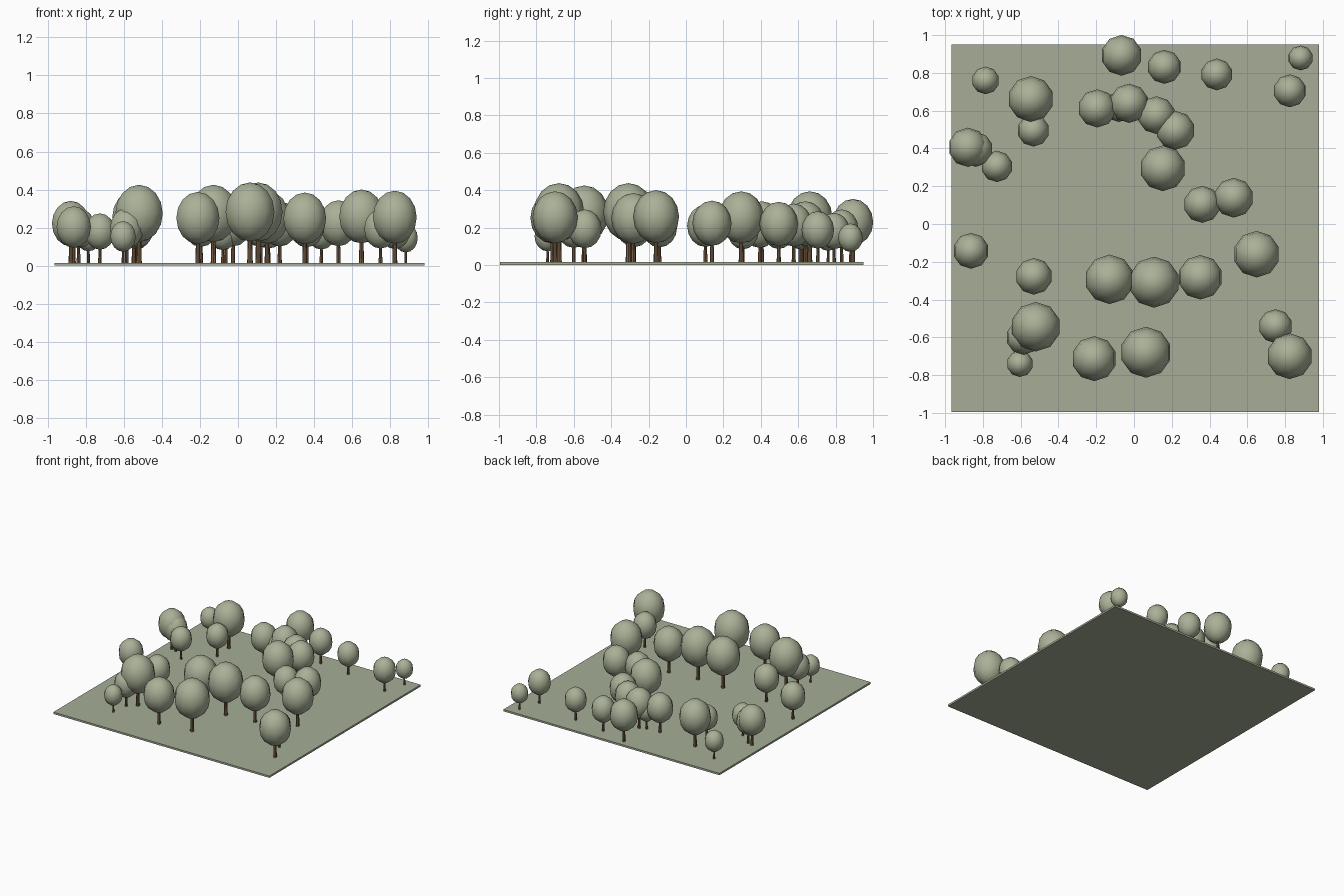
import bpy
import math

GROUND_TOP = 0.015


def material(name, rgb):
    m = bpy.data.materials.new(name)
    m.diffuse_color = (*rgb, 1)
    return m


leaf = material("leaf_green", (0.40, 0.44, 0.31))
grass = material("grass_green", (0.38, 0.42, 0.305))
bark = material("bark_brown", (0.19, 0.115, 0.06))


def finish(name, mat):
    ob = bpy.context.object
    ob.name = name
    ob.data.materials.append(mat)
    return ob


# Ground slab
bpy.ops.mesh.primitive_cube_add(size=1, location=(0.007, -0.023, GROUND_TOP / 2))
ground = finish("ground", grass)
ground.scale = (1.944, 1.944, GROUND_TOP)


# One tree: tapered trunk and slightly tall low-poly crown, all scaled by crown radius
def tree(i, x, y, r):
    height = 1.15 * r
    bpy.ops.mesh.primitive_cone_add(vertices=8, radius1=0.11 * r, radius2=0.08 * r, depth=height,
                                    location=(x, y, GROUND_TOP + height / 2))
    finish(f"trunk_{i}", bark)
    bpy.ops.mesh.primitive_uv_sphere_add(segments=10, ring_count=8, radius=r,
                                         location=(x, y, GROUND_TOP + 1.98 * r))
    crown = finish(f"crown_{i}", leaf)
    crown.scale.z = 1.15
    bpy.ops.object.shade_smooth()


# Tree positions and crown radii
trees = [
    (-0.786, 0.76, 0.073), (-0.546, 0.662, 0.121), (-0.533, 0.495, 0.085),
    (-0.879, 0.406, 0.104), (-0.838, 0.395, 0.092), (-0.726, 0.305, 0.083),
    (-0.066, 0.893, 0.108), (0.161, 0.832, 0.09), (0.438, 0.792, 0.084),
    (0.882, 0.879, 0.066), (0.825, 0.705, 0.087), (-0.195, 0.612, 0.101),
    (-0.026, 0.639, 0.104), (-0.08, 0.62, 0.08), (0.119, 0.576, 0.1),
    (0.219, 0.496, 0.103), (0.153, 0.295, 0.121), (0.361, 0.104, 0.098),
    (0.528, 0.139, 0.105), (-0.863, -0.142, 0.095), (-0.53, -0.277, 0.097),
    (-0.129, -0.293, 0.131), (0.106, -0.308, 0.135), (0.351, -0.282, 0.118),
    (0.649, -0.16, 0.123), (0.749, -0.541, 0.09), (0.824, -0.70, 0.121),
    (-0.52, -0.544, 0.131), (-0.585, -0.6, 0.092), (-0.604, -0.74, 0.07),
    (-0.211, -0.713, 0.119), (0.063, -0.679, 0.135),
]
for i, (x, y, r) in enumerate(trees, 1):
    tree(i, x, y, r)
